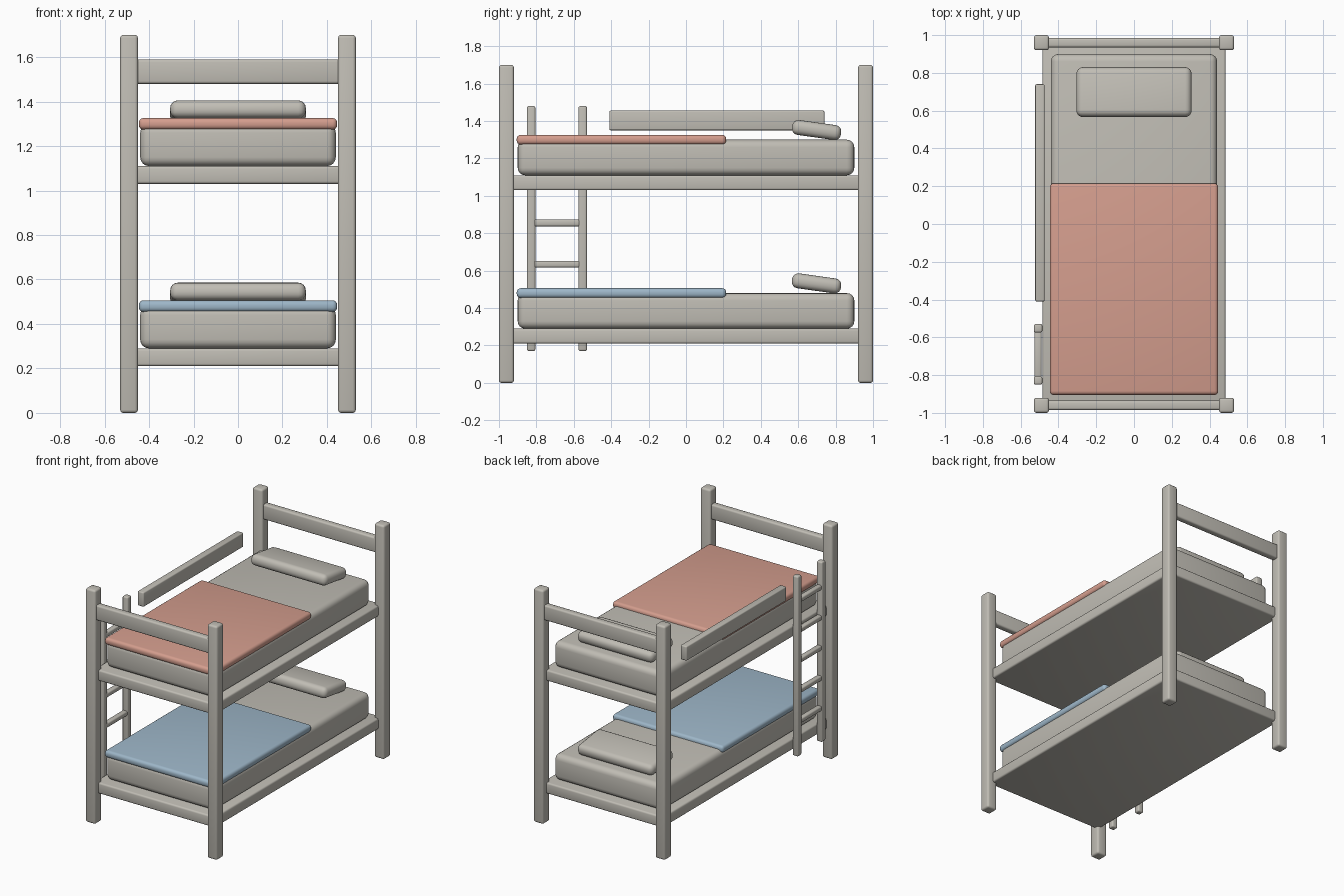
import bpy
import math

default = bpy.data.objects.get("Cube")
if default:
    bpy.data.objects.remove(default, do_unlink=True)


def material(name, rgb):
    m = bpy.data.materials.new(name)
    m.use_nodes = True
    colour = (*rgb, 1.0)
    m.diffuse_color = colour
    m.node_tree.nodes["Principled BSDF"].inputs["Base Color"].default_value = colour
    return m


grey = material("warm_grey", (0.53, 0.51, 0.46))
red = material("salmon_red", (0.66, 0.34, 0.27))
blue = material("soft_blue", (0.34, 0.47, 0.58))


def box(name, centre, size, mat, bevel, segments=3, tilt=0.0):
    """Rounded box with smooth edges."""
    bpy.ops.mesh.primitive_cube_add(size=1, location=centre)
    ob = bpy.context.object
    ob.name = name
    ob.scale = size
    bpy.ops.object.transform_apply(location=False, rotation=False, scale=True)
    ob.rotation_euler.x = tilt
    ob.data.materials.append(mat)
    mod = ob.modifiers.new("Rounded edges", "BEVEL")
    mod.width = bevel
    mod.segments = segments
    bpy.ops.object.modifier_apply(modifier=mod.name)
    bpy.ops.object.shade_smooth_by_angle(angle=math.radians(40))
    return ob


# Corner posts and the rail across each end
for end, y in (("front", -0.96), ("back", 0.96)):
    for side, x in (("right", -0.49), ("left", 0.49)):
        box(f"{end}_{side}_post", (x, y, 0.85), (0.08, 0.08, 1.7), grey, 0.014)
    box(f"{end}_end_rail", (0, y, 1.535), (0.94, 0.05, 0.11), grey, 0.012)

# Two bunks, each with base, mattress, blanket and tilted pillow
for level, z, cover in (("lower", 0.21, blue), ("upper", 1.03, red)):
    box(f"{level}_base", (0, 0, z + 0.04), (0.97, 1.92, 0.08), grey, 0.012)
    box(f"{level}_mattress", (0, 0, z + 0.175), (0.88, 1.8, 0.19), grey, 0.04, 4)
    box(f"{level}_blanket", (0, -0.345, z + 0.27), (0.892, 1.12, 0.052), cover, 0.021, 4)
    box(f"{level}_pillow", (0, 0.698, z + 0.322), (0.61, 0.265, 0.08), grey, 0.034, 4,
        math.radians(-8))

# Guard rail on the ladder side
box("guard_rail", (-0.498, 0.165, 1.403), (0.05, 1.15, 0.105), grey, 0.008)

# Ladder
for side, y in (("front", -0.828), ("back", -0.552)):
    box(f"ladder_{side}_rail", (-0.508, y, 0.825), (0.045, 0.045, 1.31), grey, 0.01)
for i in range(5):
    box(f"ladder_rung_{i + 1}", (-0.508, -0.69, 0.415 + 0.22 * i), (0.038, 0.25, 0.036), grey, 0.01)
